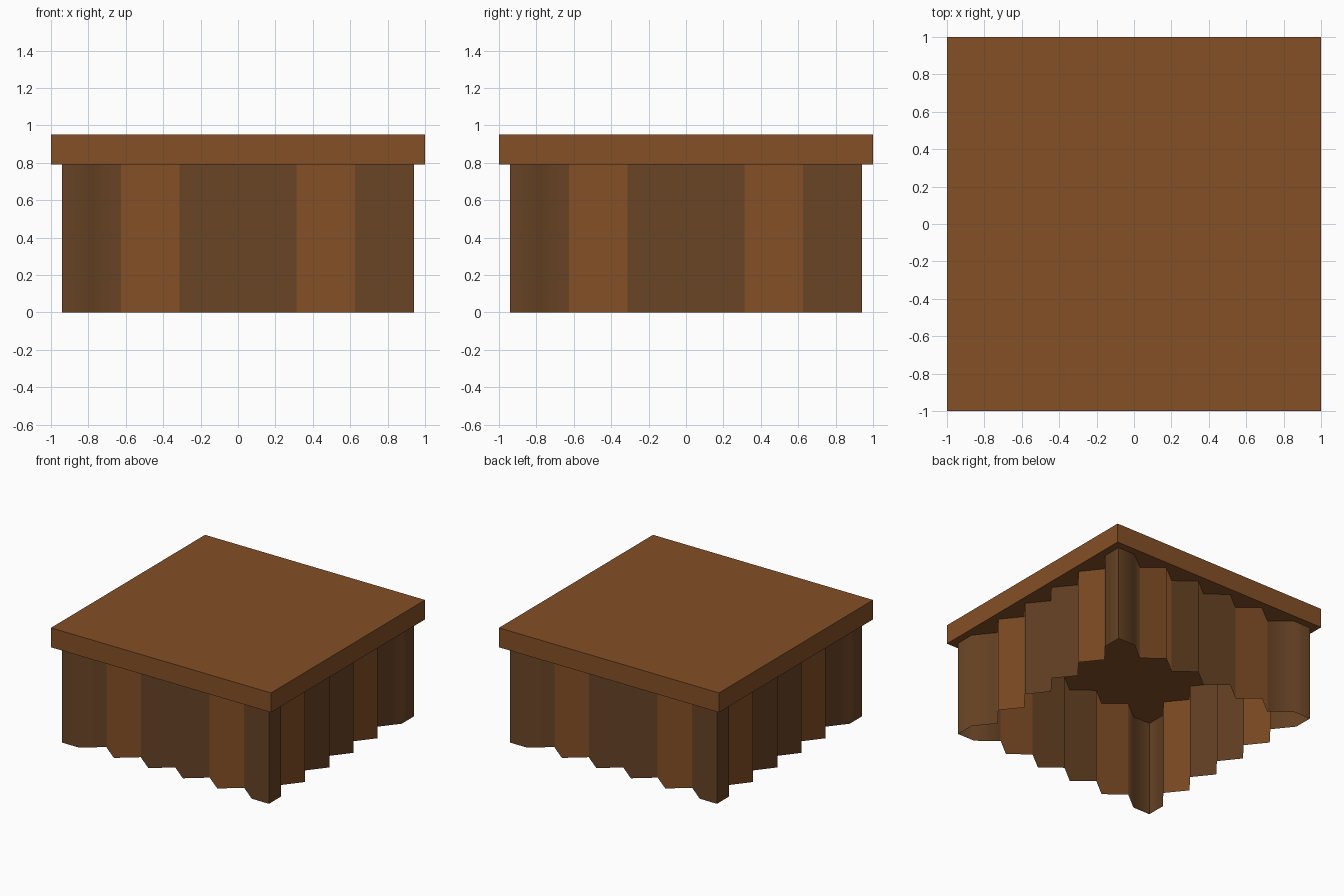
import bpy, bmesh, math
from mathutils import Matrix, Vector

if "Cube" in bpy.data.objects:
    bpy.data.objects.remove(bpy.data.objects["Cube"])

def material(name, rgb):
    m = bpy.data.materials.new(name)
    m.diffuse_color = (*rgb, 1)
    m.use_nodes = True
    m.node_tree.nodes["Principled BSDF"].inputs["Base Color"].default_value = m.diffuse_color
    return m

light = material("warm brown", (0.23, 0.08, 0.02))
dark = material("dull brown", (0.14, 0.058, 0.0185))

def make_object(name, bm, mats):
    mesh = bpy.data.meshes.new(name)
    bm.to_mesh(mesh)
    bm.free()
    for m in mats:
        mesh.materials.append(m)
    ob = bpy.data.objects.new(name, mesh)
    bpy.context.collection.objects.link(ob)
    return ob

# Square top slab
bm = bmesh.new()
bmesh.ops.create_cube(bm, size=1, matrix=Matrix.Translation((0, 0, 0.87))
                      @ Matrix.Diagonal((2, 2, 0.16, 1)))
make_object("top_slab", bm, [light])

# Pleated skirt: an open single-sheet zigzag wall with square corners
OUT, VALLEY, HEIGHT, N = 0.94, 0.815, 0.79, 12
outline = []
for side in range(4):
    turn = Matrix.Rotation(side * math.pi / 2, 3, 'Z')
    for k in range(N):
        depth = OUT if k == 0 or k % 2 else VALLEY
        outline.append(turn @ Vector((-OUT + k * 2 * OUT / N, -depth, 0)))

bm = bmesh.new()
low = [bm.verts.new(p) for p in outline]
high = [bm.verts.new(p + Vector((0, 0, HEIGHT))) for p in outline]
for i in range(len(outline)):
    j = (i + 1) % len(outline)
    f = bm.faces.new((low[i], low[j], high[j], high[i]))
    f.smooth = True
    # each pleat has one colour; second and fifth on every side are lighter
    f.material_index = 0 if (i % N) // 2 % 3 == 1 else 1
# crisp creases only at the four corners
for side in range(4):
    bm.edges.get((low[side * N], high[side * N])).smooth = False
make_object("pleated_skirt", bm, [light, dark])
